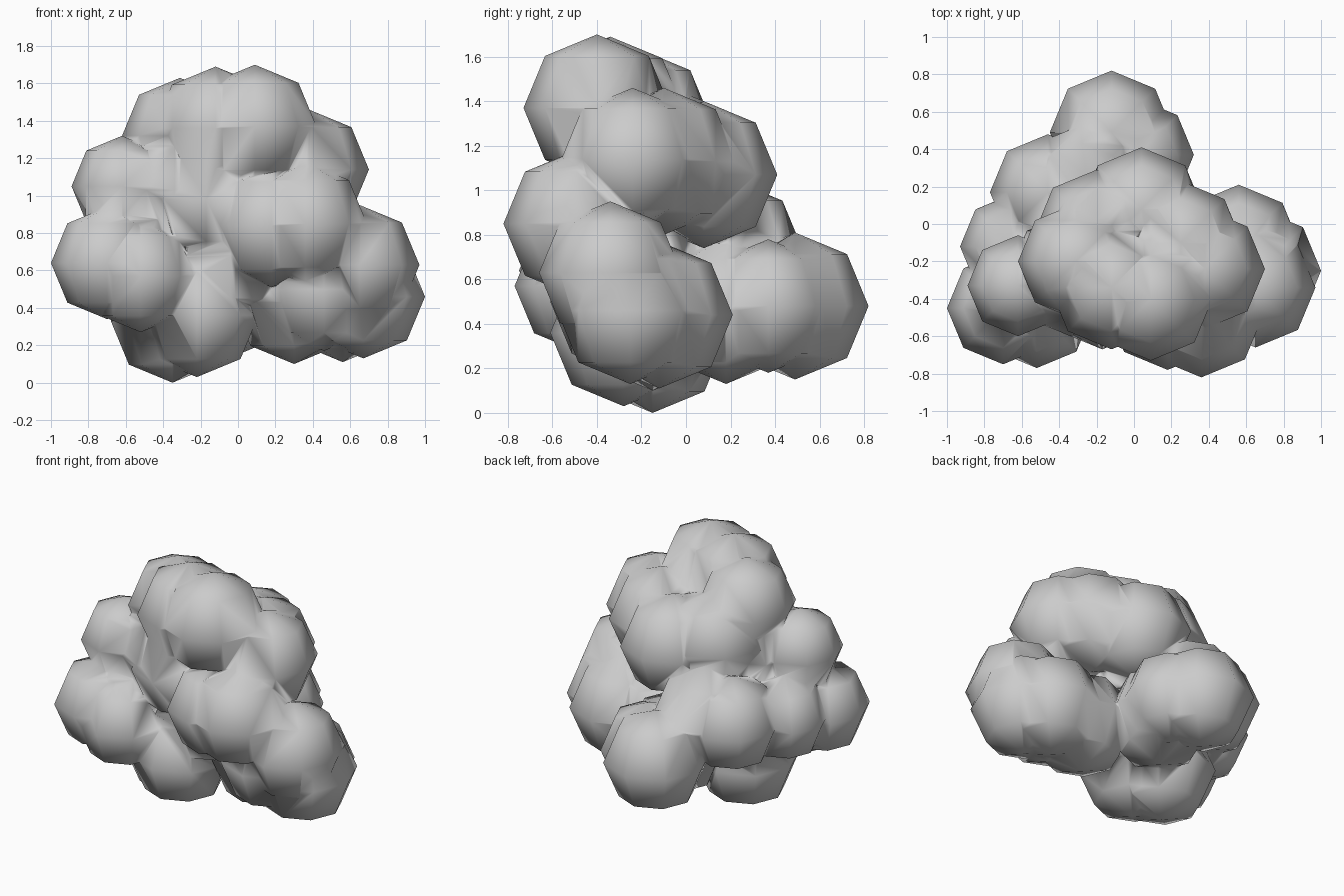
import bpy

# Clump of coarse eight-sided balls: (x, y, z, radius)
GROUPS = {
    "top_lump": [
        (0.09, -0.40, 1.37, 0.33), (-0.12, -0.34, 1.36, 0.33), (-0.31, -0.20, 1.32, 0.31),
    ],
    "upper_lump": [
        (0.38, -0.24, 1.14, 0.32), (0.25, -0.10, 1.13, 0.33), (0.04, 0.08, 1.07, 0.33),
        (-0.62, -0.33, 1.05, 0.27), (-0.34, -0.27, 1.03, 0.33), (-0.20, -0.04, 1.12, 0.33),
    ],
    "front_lump": [
        (0.36, -0.49, 0.85, 0.33), (0.18, -0.45, 0.84, 0.33), (-0.04, -0.26, 0.68, 0.33),
        (-0.17, -0.35, 0.98, 0.32),
    ],
    "right_lump": [
        (0.65, -0.34, 0.63, 0.32), (0.67, -0.25, 0.46, 0.33), (0.56, -0.12, 0.44, 0.33),
        (0.30, -0.15, 0.43, 0.33), (0.46, -0.28, 0.50, 0.33),
    ],
    "left_lump": [
        (-0.70, -0.45, 0.64, 0.30), (-0.52, -0.47, 0.57, 0.30), (-0.58, -0.36, 0.66, 0.30),
        (-0.65, -0.12, 0.68, 0.28),
    ],
    "back_lump": [
        (-0.12, 0.49, 0.48, 0.33), (0.02, 0.37, 0.48, 0.30), (-0.05, 0.18, 0.46, 0.33),
        (-0.46, 0.17, 0.70, 0.31), (-0.28, 0.20, 0.72, 0.33),
    ],
    "base_lump": [
        (-0.35, -0.15, 0.33, 0.33), (-0.22, -0.28, 0.36, 0.33),
    ],
}


def ball(name, x, y, z, r):
    bpy.ops.mesh.primitive_uv_sphere_add(segments=8, ring_count=4, radius=r, location=(x, y, z))
    ob = bpy.context.object
    ob.name = name
    bpy.ops.object.shade_smooth()
    return ob


balls = [ball(f"{g}_{i + 1}", *b) for g, group in GROUPS.items() for i, b in enumerate(group)]

# Merge every ball into one soft-shaded skin
clump = balls[0]
clump.name = "clump"
bpy.context.view_layer.objects.active = clump
for other in balls[1:]:
    mod = clump.modifiers.new("merge", 'BOOLEAN')
    mod.operation = 'UNION'
    mod.solver = 'EXACT'
    mod.object = other
    bpy.ops.object.modifier_apply(modifier=mod.name)
    bpy.data.objects.remove(other, do_unlink=True)
